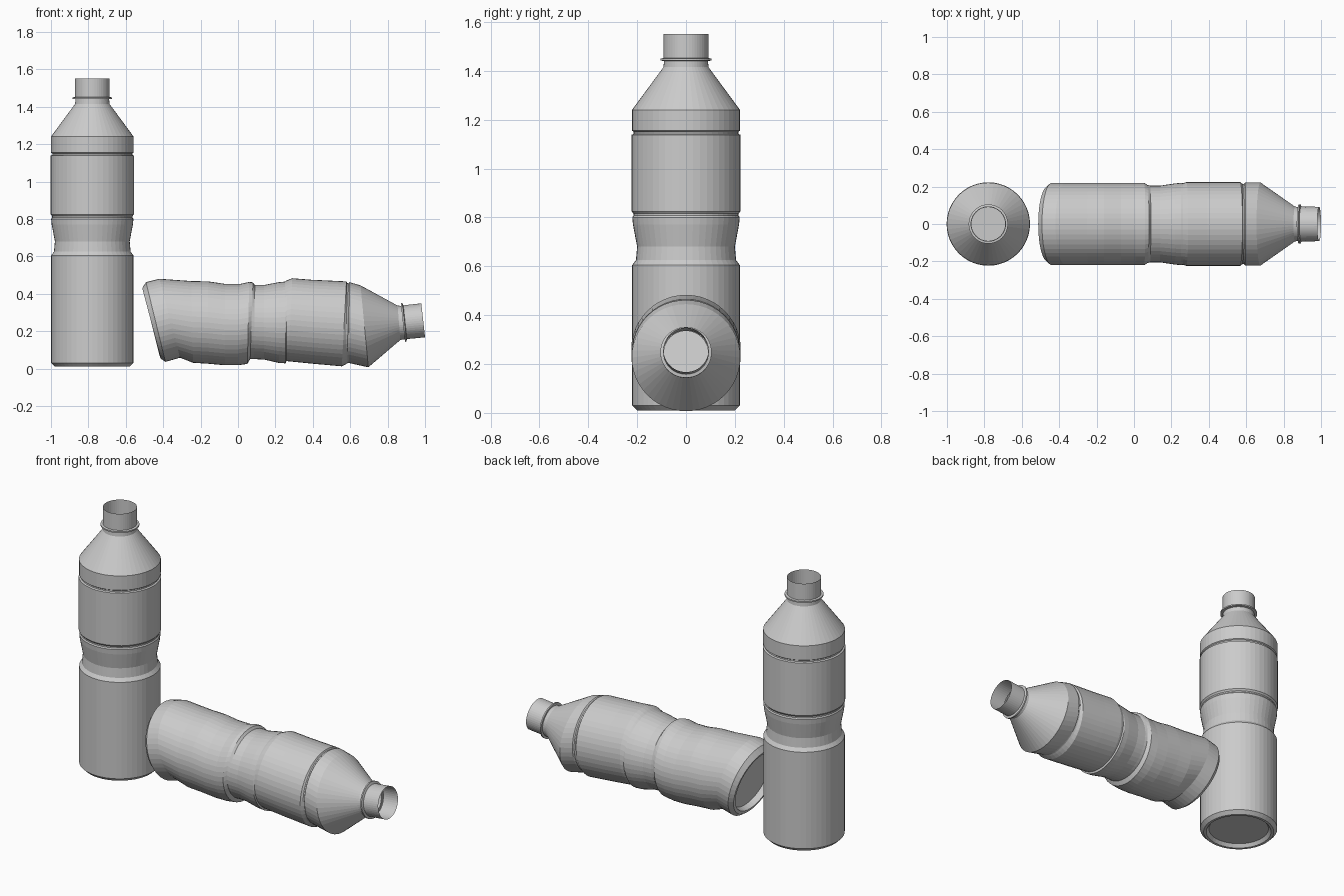
import bpy, bmesh
from math import sin, cos, tau

SIDES = 48


def loft(name, stations):
    """Skin a tube through rings (x1, z1, x2, z2, ry): two opposite rim points
    in the xz plane plus the half width in y. The first ring is capped."""
    bm = bmesh.new()
    rings = []
    for x1, z1, x2, z2, ry in stations:
        cx, cz, hx, hz = (x1 + x2) / 2, (z1 + z2) / 2, (x1 - x2) / 2, (z1 - z2) / 2
        rings.append([bm.verts.new((cx + hx * cos(a), ry * sin(a), cz + hz * cos(a)))
                      for a in (tau * i / SIDES for i in range(SIDES))])
    bm.faces.new(rings[0])
    for low, high in zip(rings, rings[1:]):
        for i in range(SIDES):
            j = (i + 1) % SIDES
            bm.faces.new((low[i], low[j], high[j], high[i]))
    bmesh.ops.recalc_face_normals(bm, faces=bm.faces[:])
    mesh = bpy.data.meshes.new(name)
    bm.to_mesh(mesh)
    bm.free()
    obj = bpy.data.objects.new(name, mesh)
    bpy.context.collection.objects.link(obj)
    return obj


# Standing bottle: (radius, height), recessed base up to the open mouth
profile = [
    (.17, .03), (.185, .01), (.20, .01), (.22, .03),            # base
    (.22, .605), (.205, .625), (.20, .68), (.217, .77),         # body and waist
    (.22, .80), (.215, .807), (.215, .815), (.223, .825),       # lower groove
    (.223, 1.138), (.214, 1.142), (.214, 1.15), (.221, 1.155),  # label and groove
    (.221, 1.24), (.092, 1.415), (.09, 1.44),                   # shoulder
    (.105, 1.442), (.105, 1.45), (.092, 1.452), (.092, 1.55),   # flange and neck
]
CX = -.779
loft("standing_bottle", [(CX + r, z, CX - r, z, r) for r, z in profile])

# Crushed bottle on its side: top point, bottom point, half width
crushed = [
    (-.465, .40, -.388, .085, .17), (-.505, .415, -.420, .07, .185),   # base
    (-.512, .43, -.412, .052, .20), (-.492, .462, -.388, .036, .22),
    (-.42, .48, -.31, .058, .22), (-.25, .468, -.24, .031, .22),       # dented body
    (-.16, .466, -.16, .026, .22), (-.07, .453, -.07, .018, .22),
    (.01, .452, .0, .018, .22), (.06, .463, .05, .025, .22),
    (.08, .461, .065, .05, .208), (.09, .447, .085, .051, .205),       # waist
    (.14, .447, .14, .048, .205), (.22, .462, .22, .030, .217),
    (.25, .465, .255, .028, .22), (.262, .472, .259, .040, .218),      # label
    (.29, .483, .27, .039, .224), (.39, .475, .40, .026, .224),
    (.58, .466, .555, .012, .224), (.584, .457, .575, .022, .215),     # groove
    (.590, .456, .585, .028, .215), (.596, .462, .592, .030, .222),
    (.655, .445, .697, .007, .222), (.853, .337, .868, .153, .093),    # shoulder
    (.874, .335, .892, .157, .09), (.870, .351, .893, .143, .105),     # flange
    (.878, .352, .901, .144, .105), (.884, .338, .903, .158, .093),
    (.98, .349, 1.0, .167, .092),                                      # mouth
]
loft("crushed_bottle", crushed)
